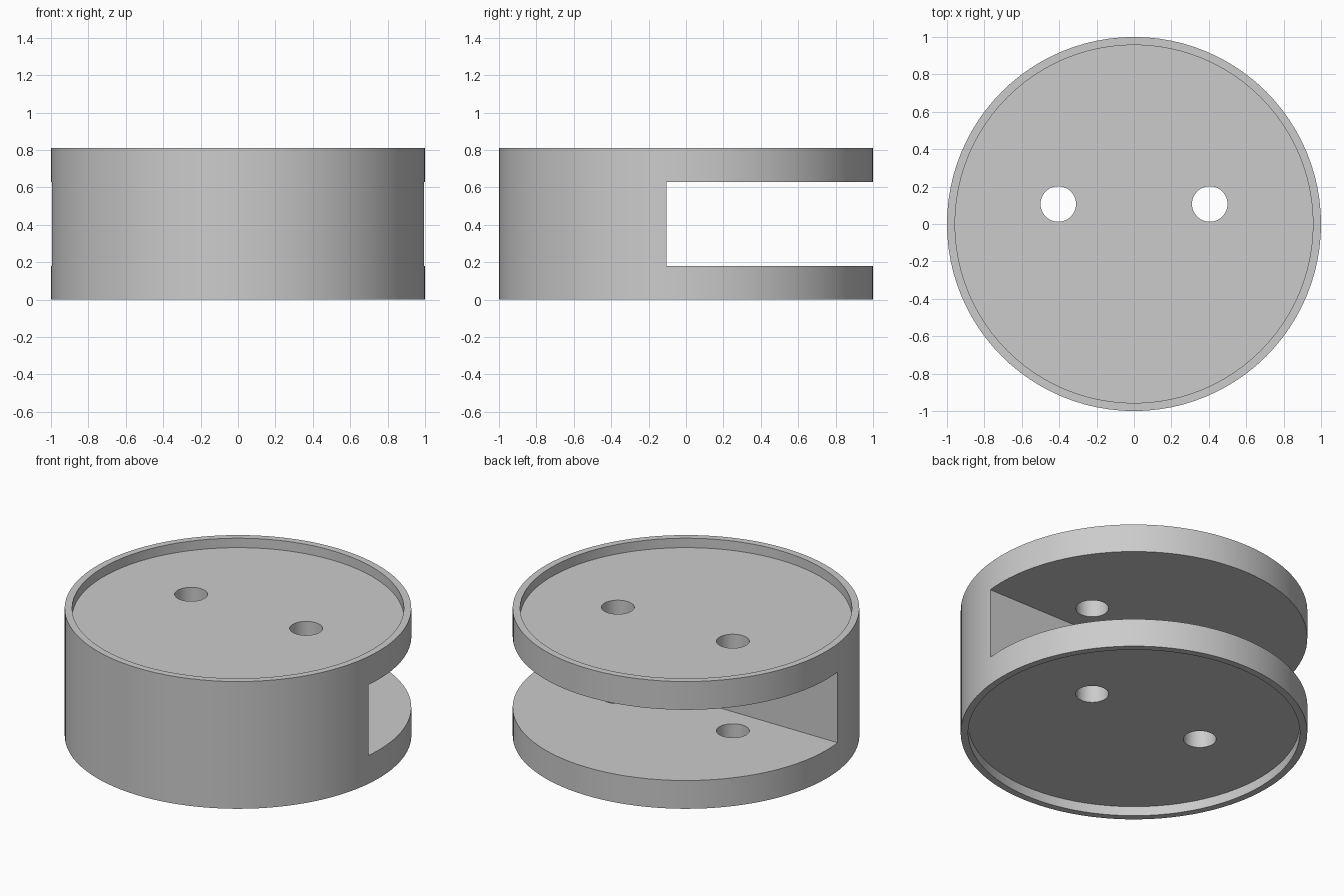
import bpy
import math

HEIGHT = 0.81
RECESS = 0.06
SLOT_LOW, SLOT_HIGH = 0.18, 0.63
SLOT_WALL = -0.105

cube = bpy.data.objects.get("Cube")
if cube:
    bpy.data.objects.remove(cube, do_unlink=True)

grey = bpy.data.materials.new("plain_grey")
grey.use_nodes = True
colour = (0.6, 0.6, 0.6, 1)
grey.diffuse_color = colour
grey.node_tree.nodes["Principled BSDF"].inputs["Base Color"].default_value = colour


def cylinder(name, radius, low, high, x=0, y=0, sides=96):
    bpy.ops.mesh.primitive_cylinder_add(
        vertices=sides, radius=radius, depth=high - low,
        location=(x, y, (low + high) / 2))
    obj = bpy.context.object
    obj.name = name
    obj.data.materials.append(grey)
    return obj


# Round body
body = cylinder("round_body", 1, 0, HEIGHT)

# Shallow recesses inside the top and bottom rims
cutters = [
    cylinder("top_recess_cutter", 0.957, HEIGHT - RECESS, HEIGHT + 0.2),
    cylinder("bottom_recess_cutter", 0.957, -0.2, RECESS),
]

# Pair of through holes
for side, x in (("left", 0.405), ("right", -0.405)):
    cutters.append(cylinder(side + "_hole_cutter", 0.095, -0.3, HEIGHT + 0.3,
                            x, 0.107, 48))

# Slot open to the back and both sides
bpy.ops.mesh.primitive_cube_add(
    size=1, location=(0, SLOT_WALL + 1, (SLOT_LOW + SLOT_HIGH) / 2))
slot = bpy.context.object
slot.name = "slot_cutter"
slot.scale = (3, 2, SLOT_HIGH - SLOT_LOW)
slot.data.materials.append(grey)
cutters.append(slot)

# Cut the body, then discard the cutters
bpy.context.view_layer.update()
for cutter in cutters:
    cutter.hide_render = True
    bpy.ops.object.select_all(action="DESELECT")
    body.select_set(True)
    bpy.context.view_layer.objects.active = body
    cut = body.modifiers.new(cutter.name, "BOOLEAN")
    cut.operation = "DIFFERENCE"
    cut.solver = "EXACT"
    cut.object = cutter
    bpy.ops.object.modifier_apply(modifier=cut.name)
    bpy.data.objects.remove(cutter, do_unlink=True)

bpy.ops.object.shade_smooth_by_angle(angle=math.radians(30))
